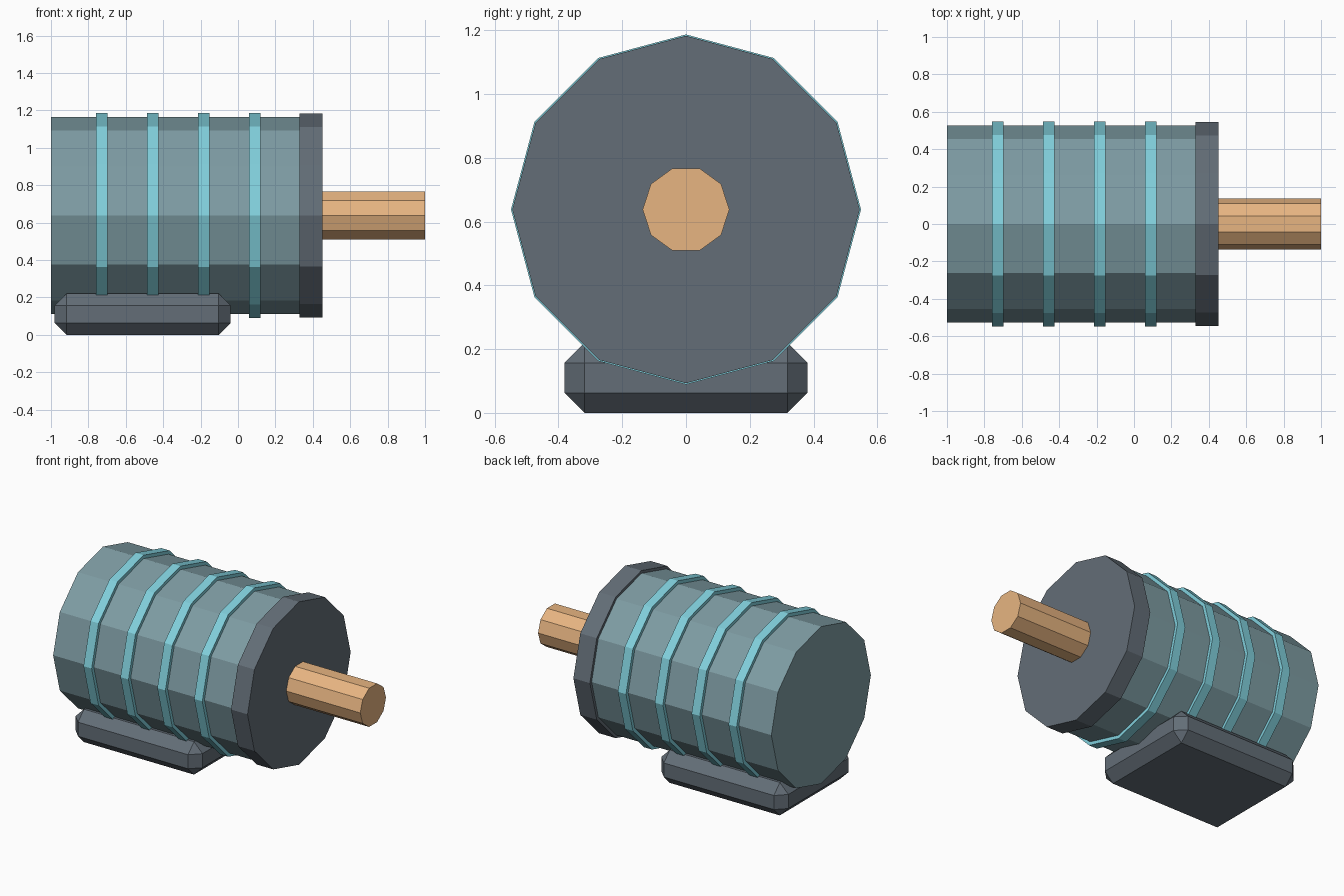
import bpy, bmesh
from math import sin, cos, pi

if "Cube" in bpy.data.objects:
    bpy.data.objects.remove(bpy.data.objects["Cube"])

AXIS_Z = 0.638  # height of the motor axis


def material(name, rgb):
    m = bpy.data.materials.new(name)
    m.diffuse_color = (*rgb, 1)
    m.use_nodes = True
    m.node_tree.nodes["Principled BSDF"].inputs["Base Color"].default_value = m.diffuse_color
    return m


def finish(name, bm, mat):
    bmesh.ops.recalc_face_normals(bm, faces=bm.faces)
    me = bpy.data.meshes.new(name)
    bm.to_mesh(me)
    bm.free()
    me.materials.append(mat)
    ob = bpy.data.objects.new(name, me)
    bpy.context.collection.objects.link(ob)
    return ob


def drum(name, x0, x1, radius, sides, mat):
    """Flat-sided cylinder along x, with a corner pointing to +y."""
    bm = bmesh.new()
    ring = [bm.verts.new((x0, radius * cos(2 * pi * i / sides),
                          AXIS_Z + radius * sin(2 * pi * i / sides)))
            for i in range(sides)]
    cap = bm.faces.new(ring)
    out = bmesh.ops.extrude_face_region(bm, geom=[cap], use_keep_orig=True)
    moved = [v for v in out["geom"] if isinstance(v, bmesh.types.BMVert)]
    bmesh.ops.translate(bm, verts=moved, vec=(x1 - x0, 0, 0))
    return finish(name, bm, mat)


teal = material("teal_grey", (0.21, 0.335, 0.37))
cyan = material("light_blue", (0.22, 0.63, 0.72))
slate = material("slate", (0.125, 0.155, 0.185))
copper = material("copper", (0.80, 0.46, 0.22))

# Housing, end plate and shaft
drum("housing", -1.0, 0.33, 0.526, 12, teal)
drum("end_plate", 0.33, 0.452, 0.545, 12, slate)
drum("shaft", 0.452, 1.0, 0.136, 10, copper)

# Cooling bands
for i in range(4):
    x = -0.729 + i * 0.273
    drum(f"cooling_band_{i + 1}", x - 0.03, x + 0.03, 0.549, 12, cyan)

# Chamfered foot
bm = bmesh.new()
bmesh.ops.create_cube(bm, size=1)
bmesh.ops.scale(bm, verts=bm.verts, vec=(0.94, 0.762, 0.22))
bmesh.ops.translate(bm, verts=bm.verts, vec=(-0.51, 0, 0.11))
bmesh.ops.bevel(bm, geom=bm.edges[:], offset=0.063, segments=1,
                affect='EDGES', profile=0.5)
finish("foot", bm, slate)
